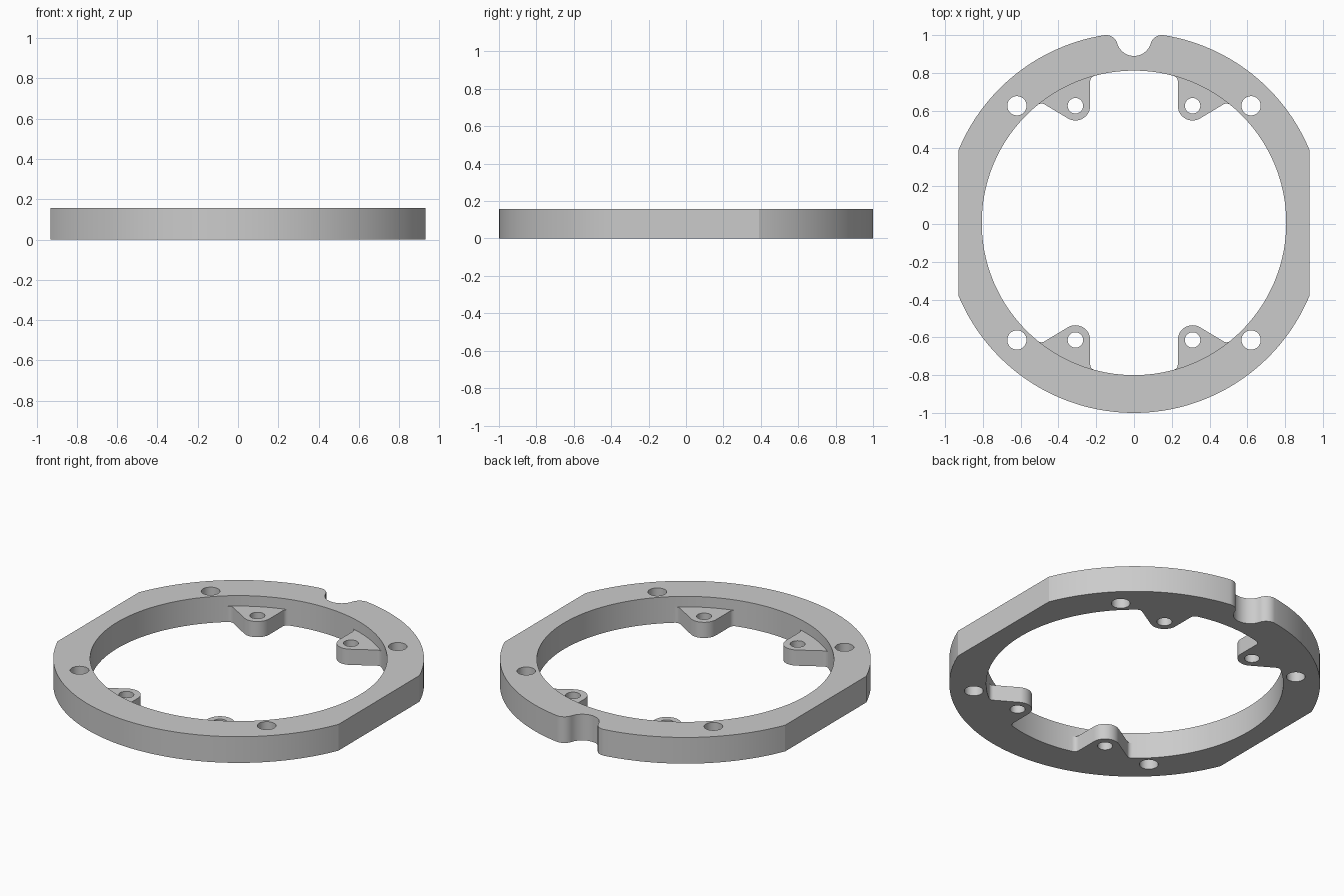
import bpy, bmesh
from math import sin, cos, acos, atan2, pi, radians, hypot, sqrt
from mathutils import Vector

if "Cube" in bpy.data.objects:
    bpy.data.objects.remove(bpy.data.objects["Cube"])

R, RI, FLAT = 1.006, 0.806, 0.93     # outer radius, bore radius, side flats
T, H = 0.157, 0.094                  # ring and tab heights
CY = 0.006                           # ring centre offset in y
HX, HY, TR = 0.31, 0.62, 0.078       # tab hole position, tab end radius


def arc(c, r, a0, a1, n):
    return [Vector((c[0] + r * cos(a0 + (a1 - a0) * i / n),
                    c[1] + r * sin(a0 + (a1 - a0) * i / n))) for i in range(n + 1)]


def bend(p, q, r, n=8):
    return [p * (1 - t) ** 2 + q * 2 * t * (1 - t) + r * t * t for t in [i / n for i in range(n + 1)]]


def mirror(pts, sx, sy):
    out = [Vector((p.x * sx, p.y * sy)) for p in pts]
    return out[::-1] if sx * sy < 0 else out


bm = bmesh.new()


def wall(pts, z0, z1, closed=False):
    pts = pts + pts[:1] if closed else pts
    lo = [bm.verts.new((p.x, p.y + CY, z0)) for p in pts]
    hi = [bm.verts.new((p.x, p.y + CY, z1)) for p in pts]
    for i in range(len(pts) - 1):
        bm.faces.new((lo[i], lo[i + 1], hi[i + 1], hi[i]))


def fill(loops, z):
    edges = []
    for pts in loops:
        pts = [p for i, p in enumerate(pts) if (p - pts[i - 1]).length > 1e-5]
        vs = [bm.verts.new((p.x, p.y + CY, z)) for p in pts]
        edges += [bm.edges.new((vs[i - 1], vs[i])) for i in range(len(vs))]
    bmesh.ops.triangle_fill(bm, edges=edges, use_beauty=True, normal=(0, 0, 1))


# Outer outline: right half from the bottom to the notch, then mirrored
f = acos(FLAT / R)
fr = 0.062
fc = Vector((0.148, sqrt((R - fr) ** 2 - 0.148 ** 2)))
nc = Vector((0, 0.976))
nr = (fc - nc).length - fr
a_out = atan2(fc.y, fc.x)
d = nc - fc
a_in = atan2(d.y, d.x)
half = arc((0, 0), R, -pi / 2, -f, 40) + arc((0, 0), R, f, a_out, 36)
half += arc(fc, fr, a_out, a_in, 12)[1:]
half += arc(nc, nr, a_in - pi, -pi / 2, 12)[1:]
outline = half + mirror(half, -1, 1)[1:-1]

# One tab edge, from the bore around the tab end and back to the bore
s = radians(31)
u = Vector((cos(s), sin(s)))
p0 = Vector((HX, HY)) + TR * Vector((sin(s), -cos(s)))
b = p0.dot(u)
k1 = p0 + u * (-b + sqrt(b * b - p0.length_squared + RI * RI))
k2 = Vector((HX - TR, sqrt(RI * RI - (HX - TR) ** 2)))
A = atan2(k1.y, k1.x) - 0.022 / RI
B = atan2(k2.y, k2.x) + 0.024 / RI
tab = bend(Vector((RI * cos(A), RI * sin(A))), k1, k1 - u * 0.022)
tab += arc((HX, HY), TR, s - pi / 2, -pi, 20)
tab += bend(k2 - Vector((0, 0.024)), k2, Vector((RI * cos(B), RI * sin(B))))
seat = arc((0, 0), RI, A, B, 12)

# Bore pieces between the tabs
top_gap = arc((0, 0), RI, B, pi - B, 16)
side_gap = arc((0, 0), RI, pi - A, pi + A, 48)
low_gap = mirror(top_gap, -1, -1)
right_gap = mirror(side_gap, -1, -1)
gaps = [top_gap, side_gap, low_gap, right_gap]
quads = [(1, 1), (-1, 1), (-1, -1), (1, -1)]
lower, upper = [], []
for (sx, sy), gap in zip(quads, gaps):
    lower += mirror(tab, sx, sy) + gap
    upper += mirror(seat, sx, sy) + gap

# Screw holes
big = [arc((sx * 0.62, sy * HY), 0.051, 0, 2 * pi, 32)[:-1] for sx, sy in quads]
small = [arc((sx * HX, sy * HY), 0.041, 0, 2 * pi, 32)[:-1] for sx, sy in quads]

# Flat faces: underside, ring top, tab tops
fill([outline, lower] + big + small, 0)
fill([outline, upper] + big, T)
for (sx, sy), hole in zip(quads, small):
    fill([mirror(tab, sx, sy) + mirror(seat, sx, sy)[::-1], hole], H)

# Upright walls
wall(outline, 0, T, True)
for hole in big:
    wall(hole, 0, T, True)
for hole in small:
    wall(hole, 0, H, True)
for q in quads:
    wall(mirror(tab, *q), 0, H)
    wall(mirror(seat, *q), H, T)
for gap in gaps:
    wall(gap, 0, H)
    wall(gap, H, T)

bmesh.ops.remove_doubles(bm, verts=bm.verts[:], dist=1e-5)
bmesh.ops.recalc_face_normals(bm, faces=bm.faces[:])
mesh = bpy.data.meshes.new("mounting_ring")
bm.to_mesh(mesh)
bm.free()
ring = bpy.data.objects.new("mounting_ring", mesh)
bpy.context.collection.objects.link(ring)
bpy.context.view_layer.objects.active = ring
ring.select_set(True)
bpy.ops.object.shade_smooth_by_angle(angle=radians(15))
